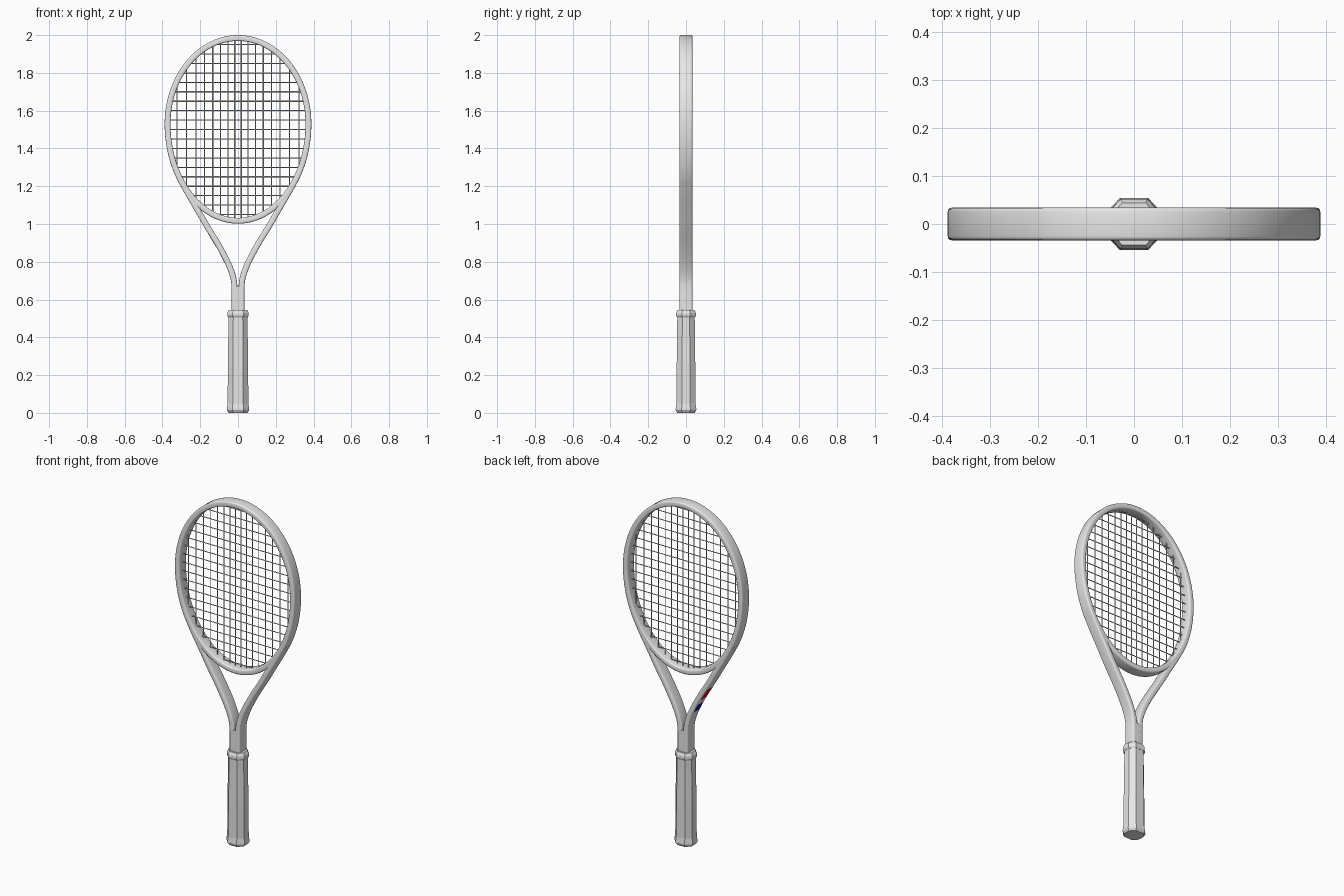
import bpy, bmesh, math
from mathutils import Vector

cube = bpy.data.objects.get("Cube")
if cube:
    bpy.data.objects.remove(cube, do_unlink=True)


def material(name, r, g, b):
    m = bpy.data.materials.new(name)
    m.use_nodes = True
    m.diffuse_color = (r, g, b, 1)
    m.node_tree.nodes["Principled BSDF"].inputs["Base Color"].default_value = (r, g, b, 1)
    return m


GREY = material("light grey", 0.8, 0.8, 0.8)
RED = material("red", 0.8, 0.01, 0.02)
BLUE = material("blue", 0.01, 0.01, 0.5)


def finish(name, bm, mat, angle=None):
    bmesh.ops.recalc_face_normals(bm, faces=bm.faces)
    mesh = bpy.data.meshes.new(name)
    bm.to_mesh(mesh)
    bm.free()
    obj = bpy.data.objects.new(name, mesh)
    bpy.context.collection.objects.link(obj)
    mesh.materials.append(mat)
    if angle:
        bpy.ops.object.select_all(action="DESELECT")
        obj.select_set(True)
        bpy.context.view_layer.objects.active = obj
        bpy.ops.object.shade_smooth_by_angle(angle=math.radians(angle))


def loft(bm, rings, closed=False):
    """Skin a list of equal rings, capping the ends of an open one."""
    rings = [[bm.verts.new(p) for p in ring] for ring in rings]
    pairs = list(zip(rings, rings[1:]))
    if closed:
        pairs.append((rings[-1], rings[0]))
    else:
        bm.faces.new(rings[0])
        bm.faces.new(rings[-1])
    for a, b in pairs:
        for i in range(len(a)):
            j = (i + 1) % len(a)
            bm.faces.new((a[i], a[j], b[j], b[i]))


def sweep(name, path, profile, mat, side=1, closed=False, angle=50):
    """Carry a (normal, depth) profile along a path in the xz plane."""
    n = len(path)
    rings = []
    for i, p in enumerate(path):
        before = path[i - 1] if closed or i else p
        after = path[(i + 1) % n] if closed or i < n - 1 else p
        t = (after - before).normalized()
        rings.append([(side * (p.x - t.y * u), v, p.y + t.x * u) for u, v in profile])
    bm = bmesh.new()
    loft(bm, rings, closed)
    finish(name, bm, mat, angle)


def smooth_path(points, steps=10):
    """Catmull-Rom curve through the points."""
    pts = [Vector(p) for p in points]
    pts = [2 * pts[0] - pts[1]] + pts + [2 * pts[-1] - pts[-2]]
    out = []
    for a, b, c, d in zip(pts, pts[1:], pts[2:], pts[3:]):
        for k in range(steps):
            t = k / steps
            out.append(0.5 * (2 * b + (c - a) * t + (2 * a - 5 * b + 4 * c - d) * t ** 2
                              + (3 * b - a - 3 * c + d) * t ** 3))
    return out + [pts[-2]]


def rounded_rect(w, h, r, steps=3):
    out = []
    for q, (sx, sy) in enumerate([(1, 1), (-1, 1), (-1, -1), (1, -1)]):
        for k in range(steps + 1):
            a = (q + k / steps) * math.pi / 2
            out.append((sx * (w - r) + r * math.cos(a), sy * (h - r) + r * math.sin(a)))
    return out


HALF = 0.0155
TUBE = rounded_rect(HALF, 0.034, 0.008)

# Egg-shaped head: wider part sits above the middle
WIDE, MID, TOP, LOW = 0.373, 1.53, 0.4545, 0.513


def egg(a):
    s = math.sin(a)
    return Vector((WIDE * math.cos(a), MID + s * (TOP if s > 0 else LOW)))


sweep("head_hoop", [egg(math.tau * i / 96) for i in range(96)], TUBE, GREY, closed=True)

# Two throat arms running from the shaft into the hoop
arm = smooth_path([(0.018, 0.54), (0.018, 0.65), (0.026, 0.72), (0.056, 0.8), (0.107, 0.895),
                   (0.165, 0.99), (0.217, 1.08), (0.264, 1.16), (0.308, 1.24)])
for side, label in ((1, "left"), (-1, "right")):
    sweep(label + "_throat_arm", arm, TUBE, GREY, side)

# Solid shaft under the fork
shaft = bmesh.new()
loft(shaft, [[(x, y, z) for x, y in rounded_rect(0.0335, 0.034, 0.008)] for z in (0.52, 0.67)])
finish("shaft", shaft, GREY, 50)

# Coloured patches on the outer face of the right arm
plate = [(-HALF - u, v) for u, v in ((-0.001, -0.024), (0.0015, -0.024), (0.0015, 0.024), (-0.001, 0.024))]
for label, mat, low, high in (("blue_patch", BLUE, 0.795, 0.855), ("red_patch", RED, 0.885, 0.96)):
    sweep(label, [p for p in arm if low <= p.y <= high], plate, mat, -1, angle=30)

# String bed: mains spread wider towards the sides
STRING = [(0.0028 * math.cos(a), 0.0028 * math.sin(a))
          for a in (math.tau * i / 6 for i in range(6))]
mains, crosses = bmesh.new(), bmesh.new()
for i in range(16):
    k = i - 7.5
    x = 0.034 * k + 0.0012 * k * abs(k)
    c = math.sqrt(1 - (x / WIDE) ** 2)
    loft(mains, [[(x + u, v + 0.001, z) for u, v in STRING] for z in (MID - LOW * c, MID + TOP * c)])
for i in range(19):
    z = 1.05 + i * 0.05
    h = (z - MID) / (TOP if z > MID else LOW)
    half = WIDE * math.sqrt(1 - h * h)
    loft(crosses, [[(x, v - 0.001, z + u) for u, v in STRING] for x in (-half, half)])
finish("main_strings", mains, GREY, 70)
finish("cross_strings", crosses, GREY, 70)


# Eight-sided grip with butt cap and collar
def octagon(w, z):
    d = w * 0.92
    corners = [(w, d * 0.42), (w * 0.5, d)]
    half_ring = corners + [(-x, y) for x, y in reversed(corners)]
    return [(x, y, z) for x, y in half_ring + [(-x, -y) for x, y in half_ring]]


def grip_part(name, sections):
    bm = bmesh.new()
    loft(bm, [octagon(w, z) for w, z in sections])
    finish(name, bm, GREY)


grip_part("butt_cap", [(0.05, 0), (0.059, 0.014), (0.059, 0.022), (0.055, 0.05)])
grip_part("grip", [(0.055, 0.045), (0.0535, 0.25), (0.05, 0.515)])
grip_part("grip_collar", [(0.051, 0.505), (0.057, 0.515), (0.056, 0.53), (0.048, 0.546)])
